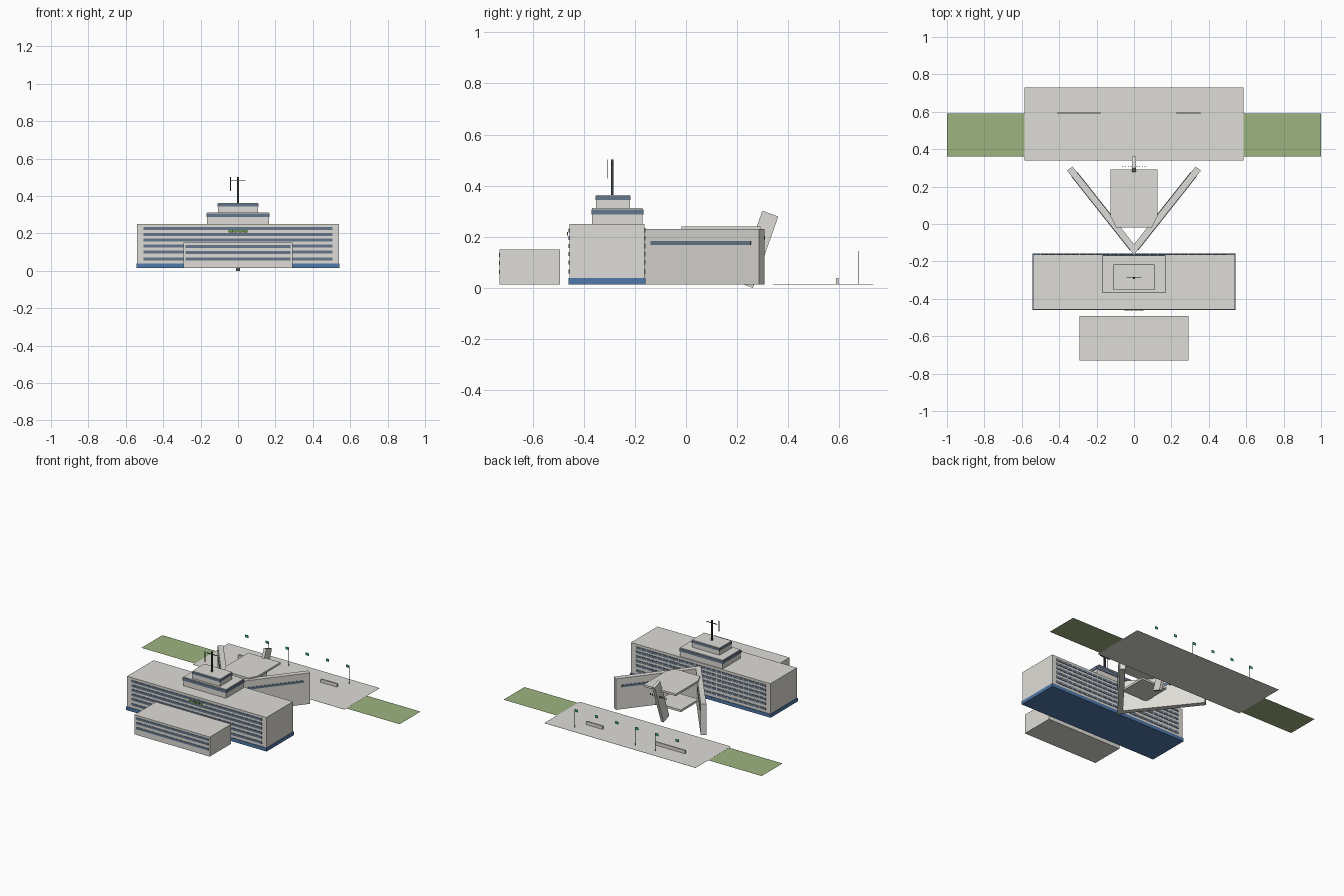
import bpy, bmesh, math

if "Cube" in bpy.data.objects:
    bpy.data.objects.remove(bpy.data.objects["Cube"])


def mat(name, rgb):
    m = bpy.data.materials.new(name)
    m.diffuse_color = (*rgb, 1)
    m.use_nodes = True
    m.node_tree.nodes["Principled BSDF"].inputs["Base Color"].default_value = m.diffuse_color
    return m


CONCRETE = mat("concrete grey", (0.735, 0.72, 0.68))
GLASS = mat("window blue", (0.13, 0.185, 0.26))
BASE = mat("base blue", (0.08, 0.195, 0.41))
GRASS = mat("grass green", (0.335, 0.455, 0.215))
DARK = mat("dark metal", (0.04, 0.045, 0.055))
SIGN = mat("sign green", (0.14, 0.30, 0.06))
FLAG = mat("flag green", (0.03, 0.42, 0.24))
G = 0.014  # ground level


def finish(name, bm, material):
    bmesh.ops.recalc_face_normals(bm, faces=bm.faces)
    me = bpy.data.meshes.new(name)
    bm.to_mesh(me)
    bm.free()
    me.materials.append(material)
    ob = bpy.data.objects.new(name, me)
    bpy.context.collection.objects.link(ob)
    return ob


def boxes(name, material, spans):
    """One object from boxes given as (x0, x1, y0, y1, z0, z1)."""
    bm = bmesh.new()
    for x0, x1, y0, y1, z0, z1 in spans:
        vs = bmesh.ops.create_cube(bm, size=1)["verts"]
        for v in vs:
            v.co = ((x0 + x1) / 2 + v.co.x * (x1 - x0),
                    (y0 + y1) / 2 + v.co.y * (y1 - y0),
                    (z0 + z1) / 2 + v.co.z * (z1 - z0))
    return finish(name, bm, material)


def sheets(name, material, spans, z):
    """Flat upward-facing rectangles given as (x0, x1, y0, y1)."""
    bm = bmesh.new()
    for x0, x1, y0, y1 in spans:
        f = bm.faces.new([bm.verts.new(p) for p in
                          ((x0, y0, z), (x1, y0, z), (x1, y1, z), (x0, y1, z))])
        f.normal_update()
    me = bpy.data.meshes.new(name)
    bm.to_mesh(me)
    bm.free()
    me.materials.append(material)
    bpy.context.collection.objects.link(bpy.data.objects.new(name, me))


def prism(name, material, pts, offset):
    """Extrude a 3D polygon along an offset."""
    bm = bmesh.new()
    f = bm.faces.new([bm.verts.new(p) for p in pts])
    ext = bmesh.ops.extrude_face_region(bm, geom=[f])["geom"]
    bmesh.ops.translate(bm, vec=offset,
                        verts=[e for e in ext if isinstance(e, bmesh.types.BMVert)])
    return finish(name, bm, material)


# Main office block on its blue plinth
boxes("main_block", CONCRETE, [(-0.54, 0.54, -0.456, -0.163, G + 0.003, 0.25)])
boxes("main_plinth", BASE, [(-0.544, 0.544, -0.460, -0.159, G, 0.038)])
rows = [0.225, 0.195, 0.164, 0.132, 0.100, 0.064]
boxes("main_front_windows", GLASS,
      [(-0.505, 0.505, -0.459, -0.453, z - 0.008, z + 0.008) for z in rows])
boxes("main_back_windows", GLASS,
      [(-0.505, 0.505, -0.166, -0.160, z - 0.008, z + 0.008) for z in rows])
boxes("main_back_mullions", CONCRETE,
      [(x - 0.002, x + 0.002, -0.166, -0.159, z - 0.009, z + 0.009)
       for x in [-0.5 + i / 24 for i in range(25)] for z in rows])
boxes("front_sign", SIGN,
      [(x - 0.011, x + 0.011, -0.465, -0.462, 0.205, 0.219)
       for x in (-0.039, -0.013, 0.013, 0.039)])

# Low front block
boxes("front_block", CONCRETE, [(-0.292, 0.292, -0.729, -0.492, G, 0.151)])
boxes("front_block_windows", GLASS,
      [(-0.28, 0.28, -0.731, -0.727, z - 0.008, z + 0.008) for z in (0.129, 0.097, 0.062)])

# Stepped roof tiers with window bands
boxes("roof_tiers", CONCRETE, [(-0.165, 0.165, -0.367, -0.17, 0.247, 0.312),
                               (-0.107, 0.107, -0.352, -0.219, 0.312, 0.363)])
boxes("roof_tier_windows", GLASS, [(-0.169, 0.169, -0.370, -0.167, 0.287, 0.307),
                                   (-0.109, 0.109, -0.354, -0.217, 0.343, 0.359)])

# Mast with cross arm and whip antenna
boxes("mast", DARK, [(-0.005, 0.005, -0.293, -0.283, 0.36, 0.502),
                     (-0.04, 0.04, -0.29, -0.286, 0.482, 0.486),
                     (-0.042, -0.038, -0.3085, -0.3070, 0.427, 0.502)])

# Two wing walls spreading in a V, each with a window stripe on both sides
for s, side in ((1, "right"), (-1, "left")):
    prism(f"{side}_wing_wall", CONCRETE,
          [(0, -0.165, G), (s * 0.358, 0.286, G), (s * 0.329, 0.307, G), (0, -0.1085, G)],
          (0, 0, 0.217))
    dx, dy = 0.358 / 0.5766, 0.452 / 0.5766

    def on_wall(along, out):
        return (s * (along * dx + out * dy), -0.165 + along * dy - out * dx, 0.168)
    for face, out, a, b in (("outer", -0.002, 0.035, 0.535), ("inner", -0.038, 0.2, 0.535)):
        prism(f"{side}_wing_{face}_stripe", GLASS,
              [on_wall(a, out), on_wall(b, out), on_wall(b, out + 0.005), on_wall(a, out + 0.005)],
              (0, 0, 0.016))

# Entrance canopy between the wings and the lower slab
prism("canopy", CONCRETE,
      [(-0.125, 0.292, 0.226), (0.125, 0.292, 0.226), (0.125, 0.04, 0.226),
       (0.095, -0.018, 0.226), (-0.095, -0.018, 0.226), (-0.125, 0.04, 0.226)],
      (0, 0, 0.014))
boxes("entrance_slab", CONCRETE, [(-0.1, 0.1, 0.0, 0.2, 0.072, 0.087)])
boxes("canopy_edge_studs", DARK,
      [(x - 0.003, x + 0.003, 0.307, 0.309, 0.19, 0.203)
       for x in [-0.06 + 0.015 * i for i in range(9)]])

# Leaning entrance pylon
prism("leaning_pylon", CONCRETE,
      [(-0.01, 0.299, 0.302), (-0.01, 0.361, 0.279), (-0.01, 0.262, 0.0), (-0.01, 0.199, 0.023)],
      (0.02, 0, 0))

# Plaza, lawns and low walls
boxes("plaza", CONCRETE, [(-0.586, 0.586, 0.34, 0.731, G, G + 0.001)])
sheets("lawns", GRASS, [(-1, -0.586, 0.36, 0.591), (0.586, 1, 0.36, 0.591)], G + 0.0005)
boxes("low_walls", CONCRETE, [(-0.41, -0.18, 0.587, 0.597, G, 0.038),
                              (0.228, 0.356, 0.587, 0.597, G, 0.038)])

# Row of flags on poles
xs = [-0.39 + 0.156 * i for i in range(6)]
boxes("flag_poles", DARK, [(x - 0.0006, x + 0.0006, 0.6728, 0.6738, G, 0.144) for x in xs])
boxes("flags", FLAG, [(x - 0.025, x, 0.6725, 0.6741, 0.126, 0.144) for x in xs])
